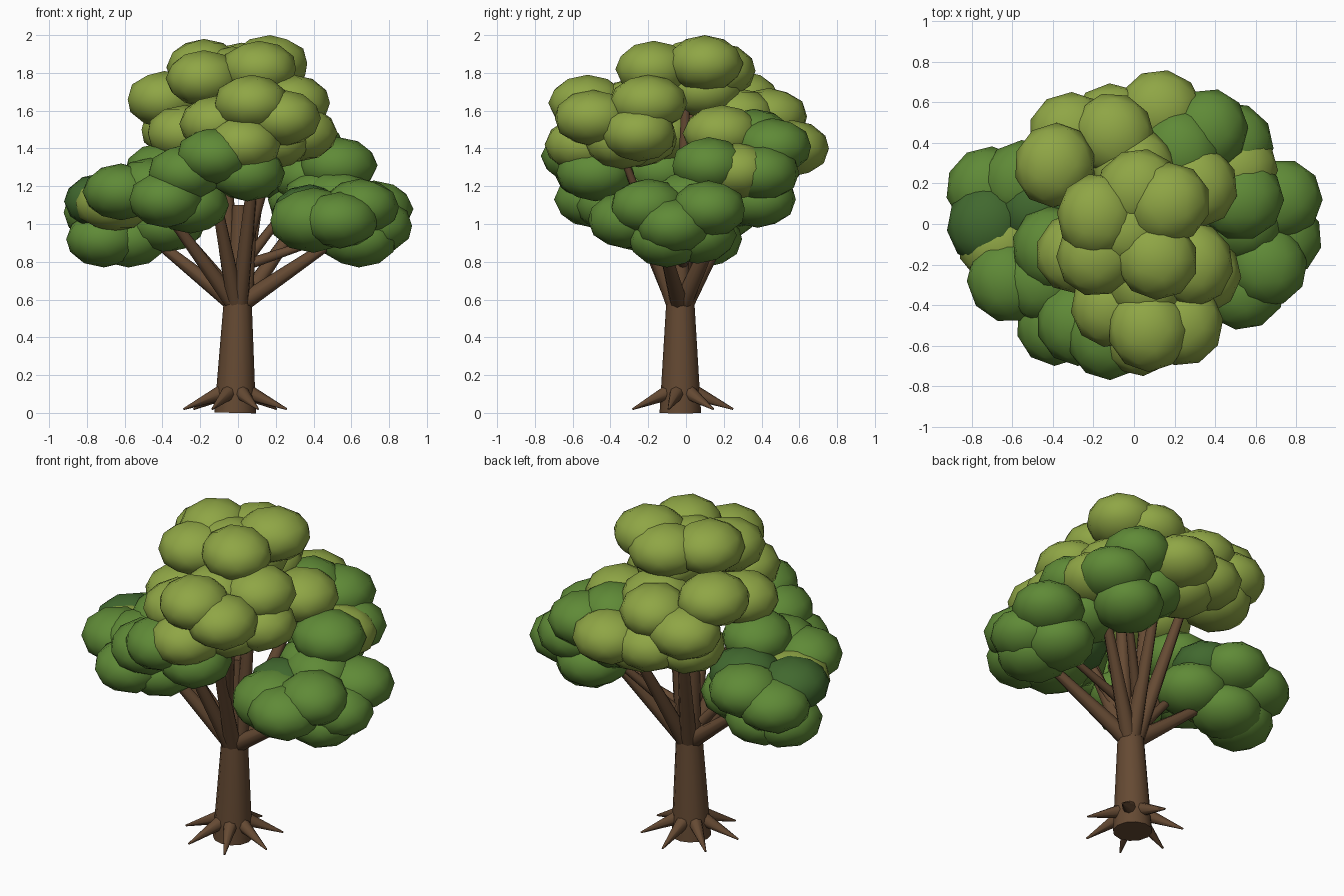
import bpy, bmesh, math, random
from mathutils import Vector, Matrix

random.seed(4)
if "Cube" in bpy.data.objects:
    bpy.data.objects.remove(bpy.data.objects["Cube"], do_unlink=True)


def material(name, colour):
    mat = bpy.data.materials.new(name)
    mat.use_nodes = True
    mat.diffuse_color = (*colour, 1)
    bsdf = next(n for n in mat.node_tree.nodes if n.type == "BSDF_PRINCIPLED")
    bsdf.inputs["Base Color"].default_value = (*colour, 1)
    bsdf.inputs["Roughness"].default_value = .9
    return mat


bark = material("brown bark", (.13, .068, .033))
leaf_colours = [
    material("light leaf green", (.275, .38, .06)),
    material("leaf green", (.115, .255, .038)),
    material("dark leaf green", (.053, .14, .028)),
]
LIGHT, GREEN, DARK = range(3)


def finish(name, bm, materials):
    """Turn a bmesh into a smooth shaded object."""
    mesh = bpy.data.meshes.new(name)
    bm.to_mesh(mesh)
    bm.free()
    for mat in materials:
        mesh.materials.append(mat)
    obj = bpy.data.objects.new(name, mesh)
    bpy.context.collection.objects.link(obj)
    bpy.ops.object.select_all(action="DESELECT")
    obj.select_set(True)
    bpy.context.view_layer.objects.active = obj
    bpy.ops.object.shade_smooth_by_angle(angle=math.radians(60))
    return obj


def limb(name, start, end, r_start, r_end, sides=8):
    """Tapered round limb between two points."""
    start, end = Vector(start), Vector(end)
    axis = end - start
    turn = axis.to_track_quat("Z", "Y").to_matrix().to_4x4()
    bm = bmesh.new()
    bmesh.ops.create_cone(
        bm, cap_ends=True, segments=sides, radius1=r_start, radius2=r_end,
        depth=axis.length, matrix=Matrix.Translation((start + end) / 2) @ turn)
    return finish(name, bm, [bark])


def foliage(name, blobs, size=1.0):
    """Cluster of flattened leaf balls, each given as colour, x, y, z."""
    bm = bmesh.new()
    for colour, x, y, z in blobs:
        old = set(bm.faces)
        place = (Matrix.Translation((x, y, z))
                 @ Matrix.Rotation(random.uniform(0, math.tau), 4, "Z")
                 @ Matrix.Diagonal((.21 * size, .2 * size, .15 * size, 1)))
        bmesh.ops.create_icosphere(bm, subdivisions=2, radius=1, matrix=place)
        for face in bm.faces:
            if face not in old:
                face.material_index = colour
    return finish(name, bm, leaf_colours)


# Trunk
foot = Vector((-.015, -.03, 0))
limb("trunk", foot, (0, -.03, .66), .11, .07, 12)
limb("leader", (0, -.03, .6), (.01, -.02, 1.1), .068, .04)

# Roots spread evenly around the trunk
for i in range(7):
    angle = math.pi / 2 + i * math.tau / 7
    out = Vector((math.cos(angle), math.sin(angle), 0))
    limb(f"root_{i + 1}", foot + out * .08 + Vector((0, 0, .105)),
         foot + out * .28 + Vector((0, 0, .02)), .04, .005)

# Main branches, each rising from the trunk into one leaf cluster
branch_ends = {
    "left_low": (.58, -.14, .96),
    "left_back": (.45, .26, 1.2),
    "right_low": (-.5, .08, .96),
    "right_front": (-.42, -.25, 1.12),
    "right_back": (-.16, .28, 1.45),
    "back": (.14, .38, 1.32),
    "front": (.1, -.4, 1.45),
    "front_inner": (-.14, -.36, 1.25),
    "crown": (.11, .0, 1.72),
    "crown_inner": (-.08, .03, 1.68),
}
for name, end in branch_ends.items():
    lean = Vector((end[0], end[1], 0)).normalized() * .035
    limb(name + "_branch", Vector((0, -.03, .59)) + lean, end, .048, .022)

# Side twigs forking off the branches
limb("left_twig", (.03, -.02, .78), (.45, .0, .92), .03, .018)
limb("right_twig", (-.1, -.02, .72), (-.4, -.05, 1.08), .03, .018)
limb("back_twig", (.04, .07, .8), (.35, .35, 1.2), .03, .018)
limb("front_twig", (.02, -.12, .8), (.2, -.35, 1.4), .03, .018)

# Crown
foliage("crown_leaves", [
    (LIGHT, -.18, .04, 1.83),
    (LIGHT, .17, .1, 1.85),
    (LIGHT, .11, -.17, 1.82),
    (LIGHT, -.18, -.15, 1.77),
    (LIGHT, .02, .17, 1.81),
    (LIGHT, -.03, -.03, 1.79),
    (LIGHT, .04, .1, 1.71),
])

# Front leaves
foliage("front_leaves", [
    (LIGHT, .07, -.52, 1.64),
    (LIGHT, .24, -.49, 1.56),
    (LIGHT, .29, -.2, 1.64),
    (LIGHT, .32, -.25, 1.48),
    (LIGHT, .06, -.28, 1.62),
    (LIGHT, -.11, -.4, 1.53),
    (LIGHT, -.28, -.14, 1.48),
    (LIGHT, .03, -.54, 1.42),
    (LIGHT, .18, -.34, 1.44),
    (LIGHT, -.1, -.25, 1.45),
])

# Leaves at the front right
foliage("front_right_leaves", [
    (GREEN, -.13, -.56, 1.36),
    (GREEN, -.28, -.49, 1.27),
    (GREEN, -.38, -.49, 1.13),
    (GREEN, -.4, -.12, 1.28),
    (GREEN, -.25, -.38, 1.1),
    (GREEN, .05, -.48, 1.27),
    (GREEN, -.62, -.28, 1.17),
    (GREEN, -.46, -.28, 1.2),
])

# Low leaves at the right
foliage("right_low_leaves", [
    (GREEN, -.72, .18, 1.06),
    (GREEN, -.55, .21, 1.12),
    (DARK, -.72, 0, 1.12),
    (LIGHT, -.66, -.1, 1.11),
    (GREEN, -.71, .05, .92),
    (GREEN, -.58, .1, .92),
    (DARK, -.46, .08, 1.15),
    (GREEN, -.38, .05, 1),
])

# Low leaves at the left
foliage("left_low_leaves", [
    (GREEN, .65, -.2, 1.09),
    (GREEN, .72, .12, 1.08),
    (GREEN, .6, .06, .94),
    (GREEN, .72, -.06, .99),
    (GREEN, .54, -.32, 1.02),
    (GREEN, .64, -.1, .92),
    (DARK, .38, -.1, 1.06),
    (GREEN, .45, .1, 1.14),
    (GREEN, .53, .02, 1.13),
])
foliage("left_front_leaf", [(GREEN, .4, -.22, 1.02)], 1.15)

# Leaves at the back left
foliage("back_left_leaves", [
    (GREEN, .48, .4, 1.27),
    (GREEN, .36, .46, 1.41),
    (GREEN, .23, .36, 1.46),
    (LIGHT, .31, .19, 1.48),
    (LIGHT, .5, .27, 1.28),
    (GREEN, .53, .12, 1.31),
    (GREEN, .36, .38, 1.13),
    (GREEN, .38, .25, 1.25),
    (GREEN, .2, .37, 1.28),
    (LIGHT, .13, .56, 1.4),
])

# Leaves at the back right
foliage("back_right_leaves", [
    (LIGHT, -.1, .44, 1.57),
    (LIGHT, -.31, .45, 1.5),
    (LIGHT, -.39, .29, 1.66),
    (LIGHT, -.1, .49, 1.39),
    (LIGHT, -.28, .37, 1.38),
    (LIGHT, 0, .27, 1.57),
    (LIGHT, .02, .42, 1.33),
])
